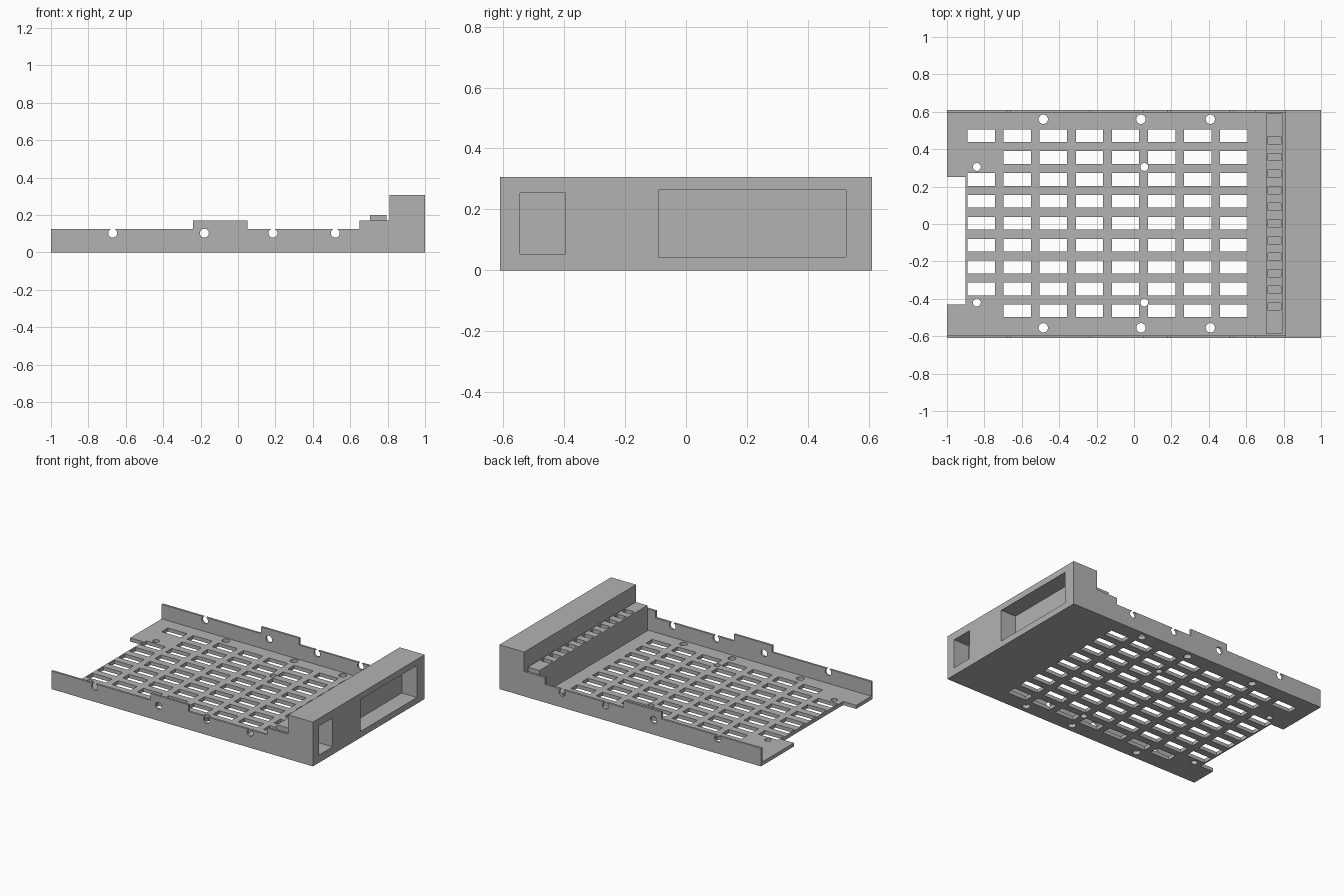
import bpy, bmesh
from math import pi
from mathutils import Matrix, Vector

cube = bpy.data.objects.get("Cube")
if cube:
    bpy.data.objects.remove(cube, do_unlink=True)

grey = bpy.data.materials.new("plain grey")
grey.use_nodes = True
COLOUR = (0.45, 0.45, 0.45, 1)
grey.diffuse_color = COLOUR
grey.node_tree.nodes["Principled BSDF"].inputs["Base Color"].default_value = COLOUR


def finish(name, bm):
    bmesh.ops.recalc_face_normals(bm, faces=bm.faces)
    mesh = bpy.data.meshes.new(name)
    bm.to_mesh(mesh)
    bm.free()
    mesh.materials.append(grey)
    obj = bpy.data.objects.new(name, mesh)
    bpy.context.collection.objects.link(obj)
    return obj


def add_box(bm, x0, x1, y0, y1, z0, z1):
    lo, hi = Vector((x0, y0, z0)), Vector((x1, y1, z1))
    size = Matrix.Diagonal((*(hi - lo), 1))
    bmesh.ops.create_cube(bm, size=1, matrix=Matrix.Translation((lo + hi) / 2) @ size)


def add_hole(bm, centre, radius, axis="Z"):
    turn = Matrix.Rotation(pi / 2, 4, "X") if axis == "Y" else Matrix()
    bmesh.ops.create_cone(bm, cap_ends=True, segments=24, radius1=radius, radius2=radius,
                          depth=0.2, matrix=Matrix.Translation(centre) @ turn)


def box(name, *limits):
    bm = bmesh.new()
    add_box(bm, *limits)
    return finish(name, bm)


def cut(obj, bm):
    cutter = finish(obj.name + "_cutter", bm)
    cutter.hide_render = True
    mod = obj.modifiers.new("cut", "BOOLEAN")
    mod.operation, mod.solver, mod.object = "DIFFERENCE", "EXACT", cutter
    bpy.context.view_layer.objects.active = obj
    bpy.ops.object.modifier_apply(modifier=mod.name)
    bpy.data.objects.remove(cutter, do_unlink=True)


HALF, WALL, FLOOR, BLOCK = 0.61, 0.015, 0.025, 0.81
INNER = HALF - WALL

# Floor plate with vent slots, screw holes and an end notch
floor = box("floor_plate", -1, BLOCK, -INNER, INNER, 0, FLOOR)
bm = bmesh.new()
for col in range(8):
    for row in range(9):
        if col == 0 and row in (1, 8):
            continue
        x, y = -0.89 + col * 0.193, 0.472 - row * 0.117
        add_box(bm, x, x + 0.146, y - 0.034, y + 0.034, -0.1, 0.1)
for x in (-0.485, 0.037, 0.408):
    for y in (-0.555, 0.56):
        add_hole(bm, (x, y, 0), 0.025)
for x in (-0.84, 0.055):
    for y in (-0.42, 0.305):
        add_hole(bm, (x, y, 0), 0.021)
add_box(bm, -1.1, -0.9, -0.43, 0.25, -0.1, 0.1)
cut(floor, bm)

# Stepped side walls with screw holes
PROFILE = [(-1, 0), (BLOCK, 0), (BLOCK, 0.172), (0.65, 0.172), (0.65, 0.125),
           (0.05, 0.125), (0.05, 0.172), (-0.24, 0.172), (-0.24, 0.125), (-1, 0.125)]
for name, y in (("right_wall", -HALF), ("left_wall", INNER)):
    bm = bmesh.new()
    face = bm.faces.new([bm.verts.new((x, y, z)) for x, z in PROFILE])
    side = bmesh.ops.extrude_face_region(bm, geom=[face])["geom"]
    bmesh.ops.translate(bm, vec=(0, WALL, 0),
                        verts=[v for v in side if isinstance(v, bmesh.types.BMVert)])
    wall = finish(name, bm)
    bm = bmesh.new()
    for x in (-0.67, -0.18, 0.187, 0.52):
        add_hole(bm, (x, y, 0.103), 0.024, "Y")
    cut(wall, bm)

# End block with two recessed windows
block = box("end_block", BLOCK, 1, -HALF, HALF, 0, 0.306)
bm = bmesh.new()
add_box(bm, 0.885, 1.1, -0.545, -0.395, 0.053, 0.253)
add_box(bm, 0.885, 1.1, -0.09, 0.525, 0.043, 0.263)
cut(block, bm)

# Connector strip with a row of sockets
strip = box("connector_strip", 0.705, 0.795, -0.585, 0.592, FLOOR, 0.2)
bm = bmesh.new()
for i in range(11):
    y = 0.447 - i * 0.0888
    add_box(bm, 0.717, 0.785, y - 0.02, y + 0.02, 0.17, 0.3)
cut(strip, bm)
